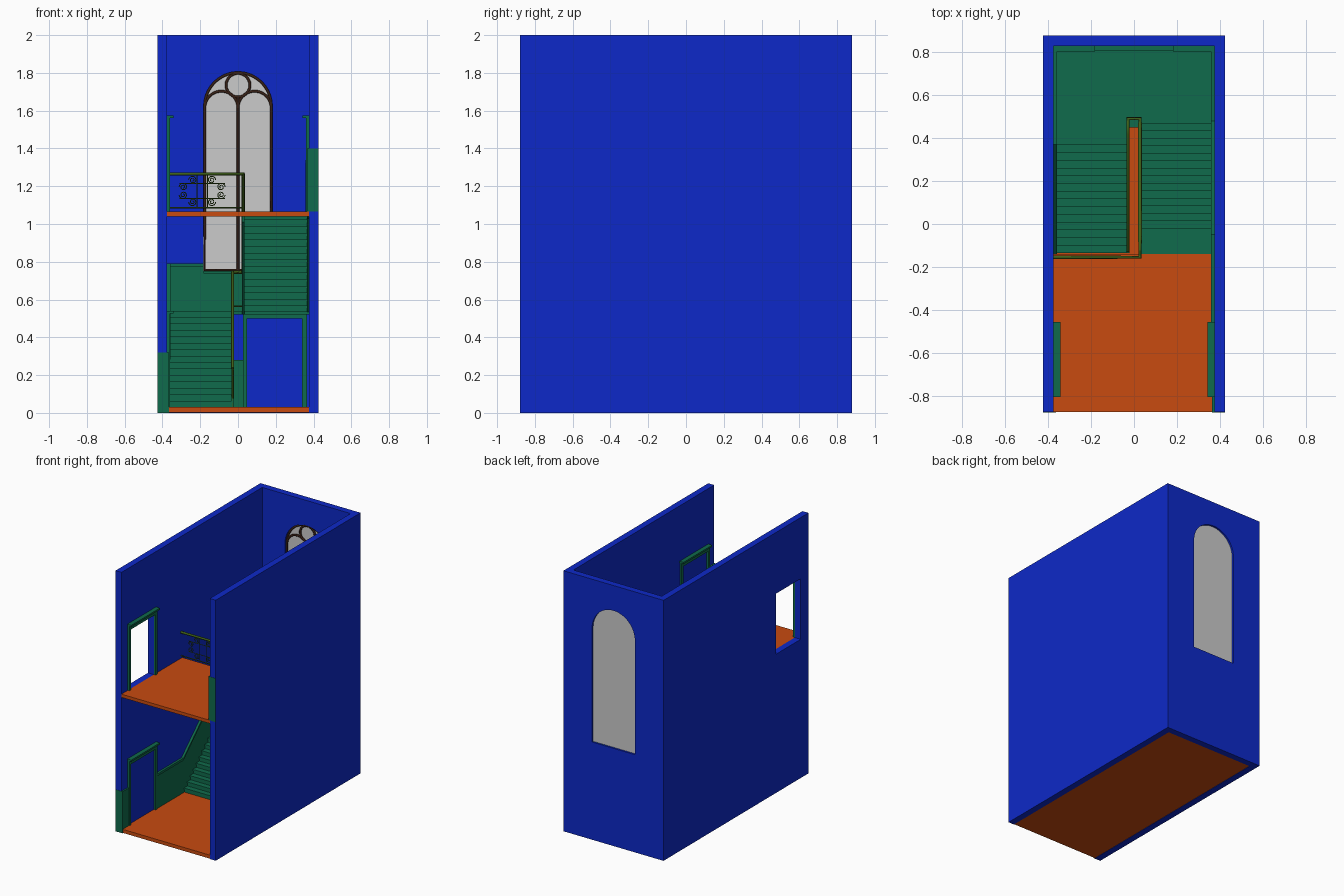
import bpy, bmesh, math
from mathutils import Vector

if "Cube" in bpy.data.objects:
    bpy.data.objects.remove(bpy.data.objects["Cube"])

def material(name, rgb):
    m = bpy.data.materials.new(name)
    m.diffuse_color = (*rgb, 1)
    m.use_nodes = True
    m.node_tree.nodes["Principled BSDF"].inputs["Base Color"].default_value = m.diffuse_color
    return m

BLUE = material("wall_blue", (0.004, 0.022, 0.58))
GREEN = material("trim_green", (0.005, 0.147, 0.072))
ORANGE = material("floor_orange", (0.58, 0.07, 0.005))
BROWN = material("frame_brown", (0.04, 0.015, 0.008))
OLIVE = material("rail_olive", (0.05, 0.12, 0.01))

def add_object(name, mesh, mat):
    ob = bpy.data.objects.new(name, mesh)
    bpy.context.collection.objects.link(ob)
    if mat:
        mesh.materials.append(mat)
    return ob

def prisms(name, parts, mat):
    """parts: (outline, axis, lo, hi); the outline lies in the other two axes."""
    bm = bmesh.new()
    for pts, axis, lo, hi in parts:
        def place(p, h):
            c = list(p)
            c.insert("xyz".index(axis), h)
            return c
        f = bm.faces.new([bm.verts.new(place(p, lo)) for p in pts])
        ext = bmesh.ops.extrude_face_region(bm, geom=[f])["geom"]
        for v in ext:
            if isinstance(v, bmesh.types.BMVert):
                v.co["xyz".index(axis)] = hi
    bmesh.ops.recalc_face_normals(bm, faces=bm.faces)
    me = bpy.data.meshes.new(name)
    bm.to_mesh(me)
    bm.free()
    return add_object(name, me, mat)

def box(x0, x1, y0, y1, z0, z1):
    return ([(x0, y0), (x1, y0), (x1, y1), (x0, y1)], "z", z0, z1)

def boxes(name, mat, *bs):
    return prisms(name, [box(*b) for b in bs], mat)

def tubes(name, paths, r, mat, res=0):
    """Sweep a small section along each (points, closed) path."""
    cu = bpy.data.curves.new(name, "CURVE")
    cu.dimensions = "3D"
    cu.bevel_depth, cu.bevel_resolution, cu.use_fill_caps = r, res, True
    for pts, closed in paths:
        s = cu.splines.new("POLY")
        s.points.add(len(pts) - 1)
        for sp, p in zip(s.points, pts):
            sp.co = (*p, 1)
        s.use_cyclic_u = closed
    tmp = bpy.data.objects.new(name + "_path", cu)
    bpy.context.collection.objects.link(tmp)
    me = bpy.data.meshes.new_from_object(tmp.evaluated_get(bpy.context.evaluated_depsgraph_get()))
    bpy.data.objects.remove(tmp)
    me.materials.clear()
    return add_object(name, me, mat)

def arc(cx, cz, r, a0, a1, n):
    return [(cx + r * math.cos(math.radians(a0 + (a1 - a0) * i / n)),
             cz + r * math.sin(math.radians(a0 + (a1 - a0) * i / n))) for i in range(n + 1)]

# Walls: U-shaped shell with an arched window and an upper doorway cut through
walls = prisms("walls", [([(-.425, -.878), (-.375, -.878), (-.375, .83), (.375, .83), (.375, -.878),
                           (.425, -.878), (.425, .88), (-.425, .88)], "z", 0, 2)], BLUE)
SPRING, R = 1.625, .182
window = [(-R, .75), (R, .75)] + arc(0, SPRING, R, 0, 180, 32)
cutters = [prisms("window_cutter", [(window, "y", .7, 1)], None),
           boxes("door_cutter", None, (-.5, -.3, -.785, -.485, 1.065, 1.53))]
for c in cutters:
    c.hide_render = True
    mod = walls.modifiers.new("cut", "BOOLEAN")
    mod.operation, mod.object, mod.solver = "DIFFERENCE", c, "EXACT"
cut = bpy.data.meshes.new_from_object(walls.evaluated_get(bpy.context.evaluated_depsgraph_get()))
walls.modifiers.clear()
walls.data = cut
cut.materials.clear()
cut.materials.append(BLUE)
for c in cutters:
    bpy.data.objects.remove(c)

# Floors
boxes("ground_floor", ORANGE, (-.375, .375, -.878, .83, .003, .03))
boxes("upper_floor", ORANGE, (-.375, .375, -.878, -.14, 1.04, 1.065))

# Window glass, tracery and sill
prisms("window_glass", [(window, "y", .86, .866)], None)
def in_window(pts):
    return [(x, .845, z) for x, z in pts]
tracery = [(in_window([(-.176, .757), (.176, .757)] + arc(0, SPRING, .176, 0, 180, 32)), True),
           (in_window([(0, .757), (0, 1.67)]), False),
           (in_window(arc(0, 1.735, .063, 0, 345, 23)), True)]
for s in (-1, 1):
    tracery.append((in_window(arc(s * .088, 1.615, .088, 0, 180, 20)), False))
tubes("window_tracery", tracery, .008, BROWN, 1)
boxes("window_sill", GREEN, (-.182, .182, .81, .87, .738, .75))

# Stair flights: thin treads with nosing, plus risers
def flight(name, x0, x1, y0, z0, n, run, rise, d):
    bs = []
    for i in range(n):
        y, z = y0 + d * run * i, z0 + rise * (i + 1)
        if i < n - 1:
            a, b = sorted((y - d * .006, y + d * run))
            bs.append((x0, x1, a, b, z - .01, z))
        a, b = sorted((y, y + d * .005))
        bs.append((x0, x1, a, b, z - rise, z - .005))
    boxes(name, GREEN, *bs)

flight("lower_flight", -.375, -.02, -.13, .03, 15, .036, .034, 1)
flight("upper_flight", .02, .375, .465, .54, 15, .035, .035, -1)
boxes("stair_landing", GREEN, (-.375, .375, .45, .83, .52, .54), (-.375, -.02, .37, .45, .52, .54))
boxes("upper_flight_top", GREEN, (.02, .375, -.14, -.02, 1.04, 1.064))
prisms("stair_stringers", [
    ([(-.13, .03), (-.09, .03), (.40, .50), (.40, .54), (.37, .55), (-.13, .075)], "x", -.034, -.02),
    ([(.48, .52), (.44, .52), (-.05, 1.01), (-.05, 1.065), (-.02, 1.065), (.48, .565)], "x", .02, .034)], GREEN)

# Wainscot with cap moulding along the side walls
def dado(name, side, top, bottom):
    low = [(y, z - .018) for y, z in top]
    prisms(name, [(top + bottom[::-1], "x", side * .375, side * .364),
                  (top + low[::-1], "x", side * .375, side * .358)], GREEN)

dado("left_wainscot", -1, [(-.465, .3), (-.15, .3), (.37, .79), (.83, .79)],
     [(-.465, .03), (-.13, .03), (.375, .5), (.83, .52)])
dado("right_wainscot", 1, [(-.465, 1.34), (-.05, 1.34), (.48, .79), (.83, .79)],
     [(-.465, 1.06), (-.05, 1.03), (.465, .52), (.83, .52)])
boxes("wall_end_panels", GREEN,
      (-.425, -.364, -.88, -.878, 0, .32), (-.375, -.364, -.88, -.8, .03, .32),
      (.364, .425, -.88, -.878, 1.065, 1.4), (.364, .375, -.88, -.8, 1.065, 1.4))
boxes("back_wainscot", GREEN,
      (-.375, .026, .818, .83, .03, .28),
      (-.375, -.182, .818, .83, .54, .79), (.182, .375, .818, .83, .54, .79),
      (-.182, .182, .818, .83, .54, .74),
      (-.375, -.182, .805, .83, .775, .79), (.182, .375, .805, .83, .775, .79))

# Door casings on the side walls, and the back door under the landing
def casing(name, side, z):
    def b(depth, y0, y1, z0, z1):
        a, c = sorted((side * .375, side * (.375 - depth)))
        return (a, c, y0, y1, z + z0, z + z1)
    boxes(name, GREEN, b(.015, -.485, -.462, 0, .465), b(.015, -.803, -.785, 0, .465),
          b(.015, -.803, -.462, .465, .497), b(.033, -.806, -.458, .497, .51))

casing("left_lower_door_casing", -1, .03)
casing("left_upper_door_casing", -1, 1.065)
casing("right_upper_door_casing", 1, 1.065)
boxes("back_door_casing", GREEN, (.026, .048, .81, .83, .03, .5), (.34, .365, .81, .83, .03, .5),
      (.026, .365, .81, .83, .5, .52))

# Handrail running round the balcony and down both flights
rail = [(-.375, -.155, 1.265), (.028, -.155, 1.265), (.028, -.06, 1.265), (.028, .465, .745),
        (.028, .492, .745), (-.028, .492, .745), (-.028, .42, .745), (-.028, -.125, .235)]
tubes("handrail", [(rail, False)], .009, OLIVE, 1)
tubes("bottom_rail", [([(x, y, z - .18) for x, y, z in rail], False)], .004, OLIVE)
posts = [rail[1], rail[2], rail[4], rail[5], rail[7]]
tubes("railing_posts", [([p, (p[0], p[1], p[2] - .205)], False) for p in posts], .006, OLIVE)

# Scrollwork panels, sheared to follow the rail slope
def scroll_panel(centre, u):
    c, u = Vector(centre), Vector(u)
    def at(a, b):
        return c + u * a + Vector((0, 0, b))
    paths = []
    for sx in (-1, 1):
        for sz in (-1, 1):
            for cx, cz in ((.05, .058), (.1, .021)):
                pts = []
                for i in range(25):
                    t, r = i / 24 * 3.5 * math.pi, .022 * (1 - i / 30)
                    pts.append(at(sx * (cx + r * math.cos(t)), sz * (cz + r * math.sin(t))))
                paths.append((pts, False))
        paths.append(([at(sx * .028, -.085), at(sx * .028, .085)], False))
    for b in (-.04, .04):
        paths.append(([at(-.12, b), at(.12, b)], False))
    return paths

scrolls = scroll_panel((-.19, -.155, 1.175), (1, 0, 0))
for y in (.08, .32):
    scrolls += scroll_panel((.028, y, 1.265 - (y + .06) * .99 - .09), (0, .9, -.89))
    scrolls += scroll_panel((-.028, y - .05, .235 + (y + .075) * .936 - .09), (0, .9, .84))
tubes("railing_scrollwork", scrolls, .0025, OLIVE)
